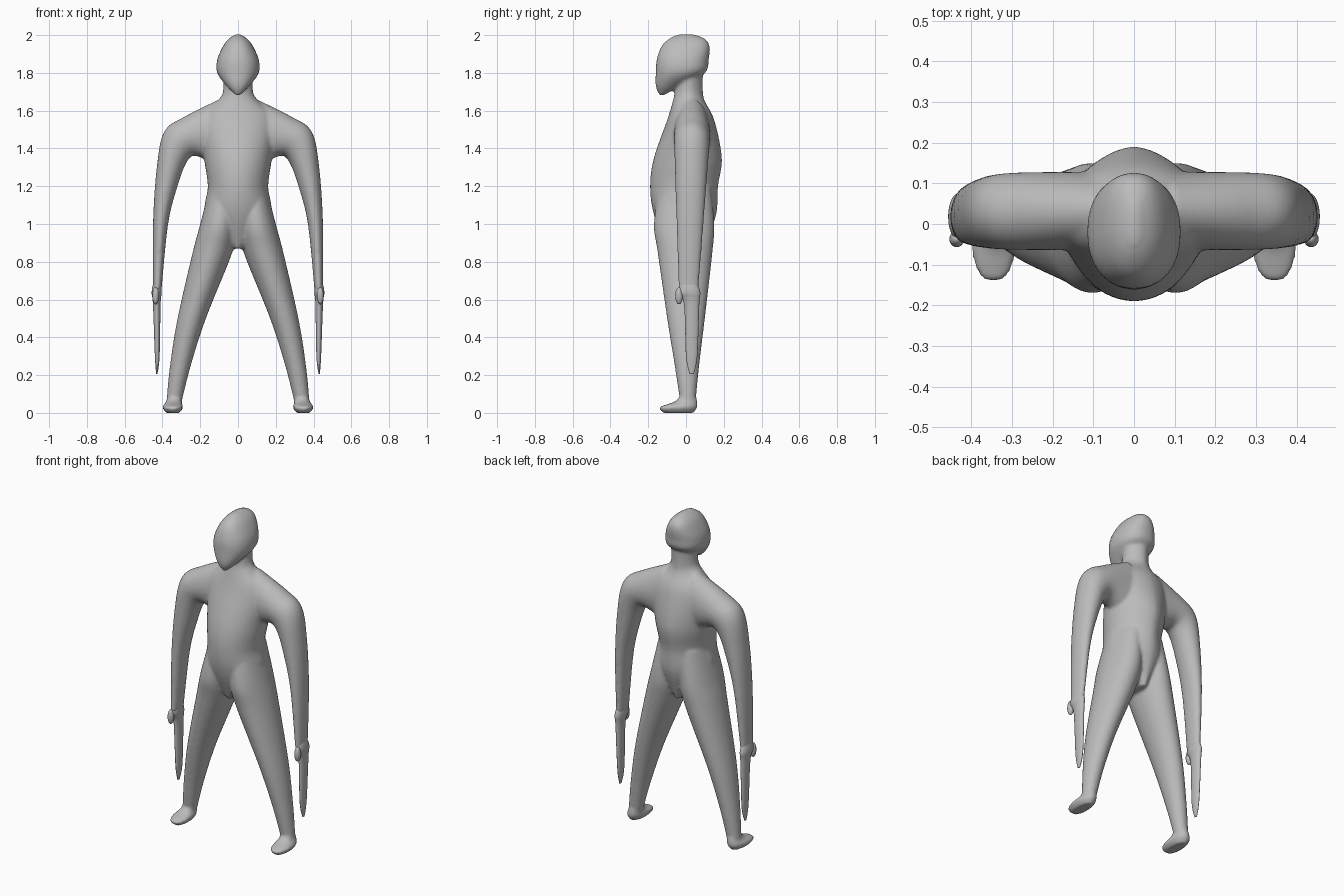
import bpy, bmesh, math
from mathutils import Matrix

cube = bpy.data.objects.get("Cube")
if cube:
    bpy.data.objects.remove(cube)

shade = 0.5
grey = bpy.data.materials.new("plain grey")
grey.use_nodes = True
grey.diffuse_color = (shade, shade, shade, 1)
grey.node_tree.nodes["Principled BSDF"].inputs["Base Color"].default_value = grey.diffuse_color

SIDES, STEPS = 40, 7


def spline(a, b, c, d, t):
    """Catmull-Rom value between b and c."""
    return b + t / 2 * (c - a + t * (2 * a - 5 * b + 4 * c - d + t * (3 * (b - c) + d - a)))


def smooth_path(rows):
    """Add evenly curved sections between the given ones."""
    padded = [rows[0], *rows, rows[-1]]
    path = []
    for group in zip(padded, padded[1:], padded[2:], padded[3:]):
        for step in range(STEPS):
            path.append([spline(*values, step / STEPS) for values in zip(*group)])
    return path + [rows[-1]]


def rounded(value, power):
    """Superellipse coordinate from a sine or cosine."""
    return math.copysign(abs(value) ** (2 / power), value)


def loft(bm, rows, side=1, front_power=2, back_power=2):
    """Skin oval sections: outer x, outer z, inner x, inner z, front y, back y."""
    rings = []
    for outer_x, outer_z, inner_x, inner_z, front, back in smooth_path(rows):
        ring = []
        for k in range(SIDES):
            angle = math.tau * k / SIDES
            power = front_power if math.sin(angle) < 0 else back_power
            across = (1 + rounded(math.cos(angle), power)) / 2
            along = (1 + rounded(math.sin(angle), power)) / 2
            x = inner_x + across * (outer_x - inner_x)
            z = inner_z + across * (outer_z - inner_z)
            ring.append(bm.verts.new((side * x, front + along * (back - front), z)))
        rings.append(ring)
    faces = [bm.faces.new(rings[0]), bm.faces.new(rings[-1])]
    for low, high in zip(rings, rings[1:]):
        for k in range(SIDES):
            j = (k + 1) % SIDES
            faces.append(bm.faces.new((low[k], low[j], high[j], high[k])))
    bmesh.ops.recalc_face_normals(bm, faces=faces)


def centred(rows):
    """Sections symmetric about the middle, from z, half width, front y, back y."""
    return [(w, z, -w, z, front, back) for z, w, front, back in rows]


def upright(rows):
    """Level sections from z, outer x, inner x, front y, back y."""
    return [(outer, z, inner, z, front, back) for z, outer, inner, front, back in rows]


def arm_section(outer_x, outer_z, inner_x, inner_z):
    """Arm section whose depth tapers from shoulder to wrist."""
    drop = max(0, 1.5 - (outer_z + inner_z) / 2)
    return outer_x, outer_z, inner_x, inner_z, -0.065 + 0.03 * drop, 0.13 - 0.075 * drop


def finish(bm, name):
    """Turn the built shape into a smooth grey object."""
    mesh = bpy.data.meshes.new(name)
    bm.to_mesh(mesh)
    bm.free()
    mesh.materials.append(grey)
    mesh.polygons.foreach_set("use_smooth", [True] * len(mesh.polygons))
    ob = bpy.data.objects.new(name, mesh)
    bpy.context.collection.objects.link(ob)
    return ob


torso = centred([
    (0.87, 0.03, -0.1, 0.1), (1.05, 0.17, -0.17, 0.16), (1.2, 0.16, -0.19, 0.17),
    (1.35, 0.18, -0.17, 0.19), (1.55, 0.2, -0.1, 0.15), (1.65, 0.11, -0.07, 0.1),
    (1.7, 0.08, -0.06, 0.09), (1.8, 0.08, -0.05, 0.09)])

# Head rises from the pointed chin to the crown
head = centred([
    (1.68, 0.01, -0.14, -0.12), (1.73, 0.06, -0.16, -0.03), (1.8, 0.11, -0.16, 0.1),
    (1.87, 0.11, -0.155, 0.12), (1.94, 0.08, -0.13, 0.125), (1.98, 0.05, -0.09, 0.1),
    (2.005, 0.01, -0.04, 0.04)])

# Arm sweeps from inside the chest over the shoulder to the wrist
arm = [arm_section(*row) for row in (
    (0.1, 1.66, 0.1, 1.3), (0.28, 1.57, 0.22, 1.36), (0.39, 1.49, 0.27, 1.33),
    (0.43, 1.3, 0.32, 1.2), (0.45, 1, 0.37, 1), (0.45, 0.65, 0.405, 0.65))]

leg = upright([
    (1.2, 0.15, 0, -0.14, 0.13), (1, 0.2, 0, -0.17, 0.15), (0.85, 0.24, 0.03, -0.15, 0.14),
    (0.5, 0.32, 0.17, -0.1, 0.1), (0.25, 0.36, 0.25, -0.06, 0.07), (0.05, 0.38, 0.3, -0.03, 0.05)])

foot = upright([
    (0.1, 0.37, 0.3, -0.02, 0.05), (0.06, 0.38, 0.3, -0.06, 0.06),
    (0.03, 0.4, 0.29, -0.14, 0.06), (0, 0.38, 0.31, -0.12, 0.04)])

# Palm with long joined fingers
palm = upright([
    (0.7, 0.445, 0.41, -0.02, 0.05), (0.64, 0.457, 0.404, -0.04, 0.075),
    (0.57, 0.45, 0.41, -0.01, 0.07), (0.3, 0.44, 0.415, 0, 0.06), (0.205, 0.433, 0.427, 0.02, 0.04)])

# Body: all large forms fused into one smooth skin
bm = bmesh.new()
loft(bm, torso, back_power=1.7)
loft(bm, head, front_power=2.2, back_power=2.3)
for side in (1, -1):
    loft(bm, arm, side)
    loft(bm, leg, side)
    loft(bm, foot, side, front_power=2.4)
body = finish(bm, "body")
remesh = body.modifiers.new("fuse", 'REMESH')
remesh.mode = 'VOXEL'
remesh.voxel_size = 0.009
remesh.use_smooth_shade = True
relax = body.modifiers.new("relax", 'SMOOTH')
relax.factor = 0.5
relax.iterations = 6

# Hands, each with a short thumb at the front
for side, name in ((1, "left_hand"), (-1, "right_hand")):
    bm = bmesh.new()
    loft(bm, palm, side)
    place = Matrix.Translation((side * 0.436, -0.037, 0.62)) @ Matrix.Diagonal((0.018, 0.02, 0.045, 1))
    bmesh.ops.create_uvsphere(bm, u_segments=24, v_segments=16, radius=1, matrix=place)
    finish(bm, name)
